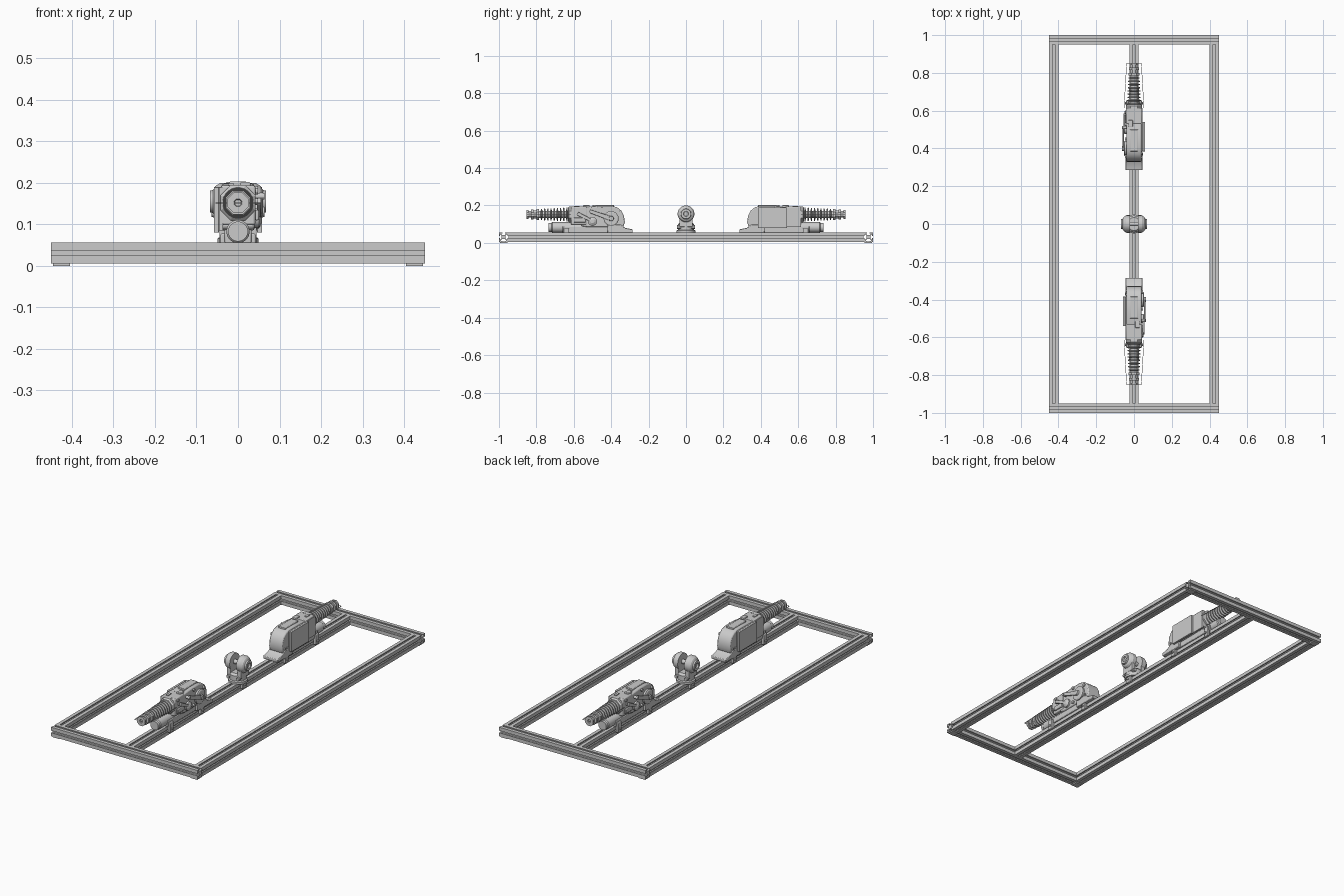
import bpy, bmesh
from math import pi, cos, sin

if "Cube" in bpy.data.objects:
    bpy.data.objects.remove(bpy.data.objects["Cube"])

TOP = 0.056          # top of the rails
H = 0.025            # half rail size
parts = []           # objects of the unit at +y, copied to -y later


def mesh(name, verts, faces, bevel=0):
    bm = bmesh.new()
    vs = [bm.verts.new(v) for v in verts]
    for f in faces:
        bm.faces.new([vs[i] for i in f])
    bmesh.ops.recalc_face_normals(bm, faces=bm.faces)
    me = bpy.data.meshes.new(name)
    bm.to_mesh(me)
    bm.free()
    ob = bpy.data.objects.new(name, me)
    bpy.context.collection.objects.link(ob)
    if bevel:
        m = ob.modifiers.new("bevel", 'BEVEL')
        m.width, m.segments = bevel, 2
    return ob


# maps (u, v, t) with t along the axis to world order
MAP = {'x': lambda u, v, t: (t, u, v),
       'y': lambda u, v, t: (u, t, v),
       'z': lambda u, v, t: (u, v, t)}


def prism(name, pts, axis, a, b, bevel=0):
    n = len(pts)
    verts = [MAP[axis](u, v, t) for t in (a, b) for u, v in pts]
    faces = [list(range(n)), list(range(n, 2 * n))]
    faces += [[i, (i + 1) % n, n + (i + 1) % n, n + i] for i in range(n)]
    return mesh(name, verts, faces, bevel)


def box(name, x, y, z, bevel=0):
    pts = [(x[0], y[0]), (x[1], y[0]), (x[1], y[1]), (x[0], y[1])]
    return prism(name, pts, 'z', z[0], z[1], bevel)


def lathe(name, axis, cu, cv, prof, n=24):
    verts = [MAP[axis](cu + r * cos(2 * pi * (i + .5) / n), cv + r * sin(2 * pi * (i + .5) / n), t)
             for t, r in prof for i in range(n)]
    k = len(prof)
    faces = [list(range(n)), list(range((k - 1) * n, k * n))]
    faces += [[j * n + i, j * n + (i + 1) % n, (j + 1) * n + (i + 1) % n, (j + 1) * n + i]
              for j in range(k - 1) for i in range(n)]
    return mesh(name, verts, faces)


def cyl(name, axis, cu, cv, r, a, b, n=24):
    return lathe(name, axis, cu, cv, [(a, r), (b, r)], n)


def rail(name, axis, cu, a, b):
    # slotted square extrusion: one side turned four times
    side = [(-H, H), (-.006, H), (-.006, .020), (-.013, .020), (-.013, .017), (-.007, .011),
            (.007, .011), (.013, .017), (.013, .020), (.006, .020), (.006, H)]
    pts = []
    for k in range(4):
        c, s = [(1, 0), (0, -1), (-1, 0), (0, 1)][k]
        pts += [(cu + c * u - s * v, TOP - H + s * u + c * v) for u, v in side]
    return prism(name, pts, axis, a, b)


# frame
for s, w in ((-1, "front"), (1, "back")):
    rail(w + "_rail", 'x', s * (1 - H), -.45, .45)
for s, w in ((-1, "left"), (0, "centre"), (1, "right")):
    rail(w + "_rail", 'y', s * .425, -.95, .95)
for sx in (-1, 1):
    for sy in (-1, 1):
        box("corner_pad", sorted((sx * .405, sx * .445)), sorted((sy * .955, sy * .995)), (0, .008))


def clamps(y, w=.03):
    # blocks gripping both sides of the centre rail
    out = []
    for s in (-1, 1):
        out.append(box("rail_clamp", sorted((s * .0255, s * .042)), (y - w / 2, y + w / 2),
                       (.022, .078), .003))
        out.append(cyl("clamp_bolt", 'x', y, .042, .007, *sorted((s * .042, s * .048)), 6))
    return out


# central yoke
clamps(0, .035)
lathe("yoke_base", 'z', 0, 0, [(.054, .05), (.066, .05), (.07, .044), (.098, .044), (.108, .034)], 32)
for s in (-1, 1):
    prof = [(.02, .02), (.02, .045), (.042, .045), (.054, .038), (.06, .028), (.068, .026), (.068, .014), (.06, .012)]
    lathe("yoke_wheel", 'x', 0, .155, [(s * t, r) for t, r in prof], 32)
    box("yoke_cheek", sorted((s * .02, s * .044)), (-.036, .036), (.085, .15), .003)
    cyl("yoke_bolt", 'y', s * .03, .085, .01, -.047, .047, 6)
cyl("yoke_pin", 'x', 0, .155, .012, -.03, .03, 16)

# unit at +y: mounting foot and base
P = parts.append
parts += clamps(.37) + clamps(.64)
P(prism("inner_foot", [(.285, .055), (.285, .072), (.325, .08), (.35, .098), (.42, .098), (.42, .055)],
        'x', -.045, .045, .003))
P(box("base_plate", (-.032, .032), (.40, .66), (.055, .088), .003))
P(lathe("base_cylinder", 'y', 0, .083, [(.40, .028), (.715, .028), (.72, .024), (.735, .024)], 24))

# main housing with round inner end
prof = [(.335, .085), (.327, .11), (.332, .145), (.345, .172), (.368, .19), (.40, .198),
        (.46, .198), (.53, .192), (.56, .185), (.56, .09), (.53, .085)]
P(prism("main_housing", prof, 'x', -.04, .04, .006))
P(box("rear_housing", (-.042, .042), (.53, .615), (.098, .194), .005))
P(box("top_cover", (-.022, .022), (.385, .50), (.19, .203), .003))
P(box("top_latch", (-.03, -.006), (.515, .55), (.185, .202), .003))
P(box("vent_slot", (.01, .024), (.57, .6), (.19, .198)))

# flat cabinet plate on one side
P(box("side_plate", (.046, .058), (.385, .54), (.08, .19), .001))
P(box("side_plate_rear", (.036, .046), (.385, .615), (.085, .19), .001))

# linkage on the other side
P(lathe("drive_wheel", 'x', .40, .13, [(-.038, .04), (-.05, .04), (-.054, .034), (-.054, .014),
                                      (-.064, .012)], 32))
P(lathe("small_wheel", 'x', .50, .115, [(-.038, .024), (-.05, .024), (-.058, .01)], 24))
P(prism("upper_link", [(.40, .142), (.405, .118), (.515, .16), (.51, .178)], 'x', -.06, -.052, .002))
P(prism("lower_link", [(.49, .105), (.50, .125), (.575, .165), (.585, .148)], 'x', -.056, -.046, .002))
P(box("side_rib", (-.05, -.04), (.535, .6), (.11, .135), .003))
for y, z in ((.36, .165), (.51, .168), (.58, .155), (.59, .18), (.45, .185), (.45, .1)):
    P(cyl("side_bolt", 'x', y, z, .008, -.064 if z == .168 else -.048, -.03, 12))
for y in (.352, .375):
    P(cyl("inner_bolt", 'x', y, .105, .006, -.046, .046, 12))

# finned stem and octagonal tip
AX = .152
fins = [(.61, .042), (.622, .042), (.622, .02)]
for i in range(9):
    y, r = .632 + i * .017, .037 - i * .0008
    fins += [(y, .02), (y + .002, r), (y + .007, r), (y + .009, .02)]
fins += [(.79, .02)]
P(lathe("finned_stem", 'y', 0, AX, fins, 24))
P(lathe("tip_block", 'y', 0, AX, [(.785, .032), (.80, .032), (.80, .022), (.815, .022), (.815, .03),
                                 (.828, .03), (.828, .019), (.842, .019), (.842, .027), (.852, .027),
                                 (.852, .01), (.846, .008)], 8))
P(lathe("stem_collar", 'y', 0, AX, [(.60, .046), (.625, .046), (.632, .038)], 8))

# thin tapered guard wire around the stem
t = .0025
for s in (-1, 1):
    pts = [(s * .054, .615), (s * .04, .85), (s * .04 - s * t, .85), (s * .054 - s * t, .615)]
    P(prism("guard_wire", pts, 'z', AX - t / 2, AX + t / 2))
P(box("guard_end", (-.04, .04), (.85, .85 + t), (AX - t / 2, AX + t / 2)))

# second unit: half turn about the vertical axis
for ob in parts:
    c = ob.copy()
    c.name = "opposite_" + ob.name.split(".")[0]
    c.rotation_euler.z = pi
    bpy.context.collection.objects.link(c)

# smooth round parts, keep edges sharp
seen = set()
for ob in bpy.data.objects:
    if ob.data.name not in seen:
        seen.add(ob.data.name)
        ob.select_set(True)
        bpy.context.view_layer.objects.active = ob
bpy.ops.object.shade_smooth_by_angle(angle=0.5)
